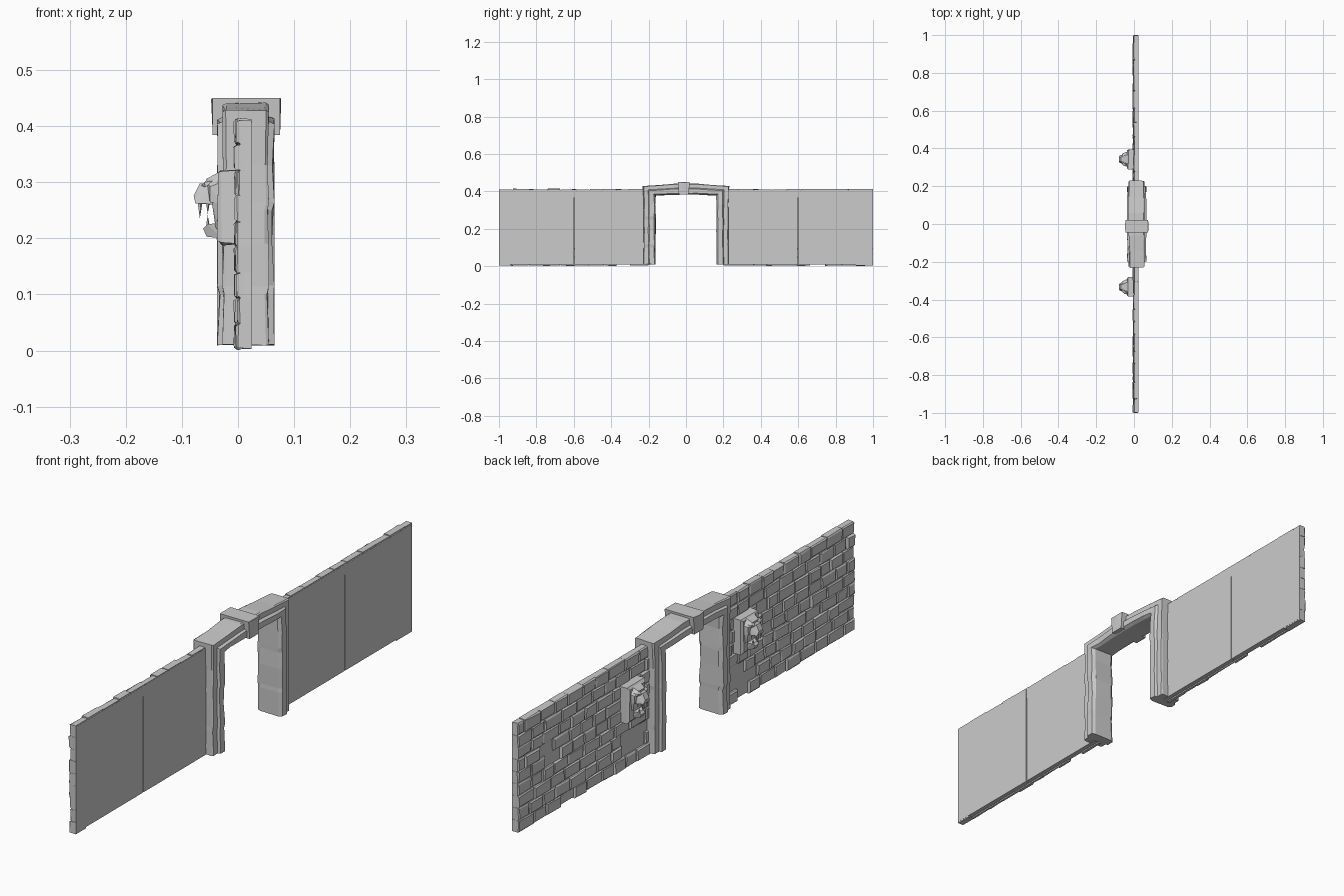
import bpy, bmesh, math, random
from mathutils import Vector

random.seed(7)
if "Cube" in bpy.data.objects:
    bpy.data.objects.remove(bpy.data.objects["Cube"])

stone = bpy.data.materials.new("grey_stone")
stone.use_nodes = True
stone.diffuse_color = (0.6, 0.6, 0.6, 1)
stone.node_tree.nodes["Principled BSDF"].inputs["Base Color"].default_value = (0.6, 0.6, 0.6, 1)


def finish(bm, name):
    bmesh.ops.recalc_face_normals(bm, faces=bm.faces)
    mesh = bpy.data.meshes.new(name)
    bm.to_mesh(mesh)
    bm.free()
    mesh.materials.append(stone)
    ob = bpy.data.objects.new(name, mesh)
    bpy.context.collection.objects.link(ob)
    return ob


def jit(a):
    return random.uniform(-a, a)


def box(bm, x0, x1, y0, y1, z0, z1, rough=0.0, chamfer=0.0):
    """Block whose -x face is the weathered one, narrowed by the chamfer."""
    rings = [(x1, 0, 0), (x0 + chamfer, 0, rough), (x0, chamfer, rough)]
    if not chamfer:
        rings.pop(1)
    loops = []
    for x, c, r in rings:
        corners = [(y0 + c, z0 + c), (y1 - c, z0 + c), (y1 - c, z1 - c), (y0 + c, z1 - c)]
        loops.append([bm.verts.new((x + jit(r * 0.6), y + jit(r), z + jit(r))) for y, z in corners])
    for a, b in zip(loops, loops[1:]):
        for i in range(4):
            bm.faces.new((a[i], a[(i + 1) % 4], b[(i + 1) % 4], b[i]))
    bm.faces.new(loops[0])
    bm.faces.new(loops[-1])


def hull(bm, points):
    verts = [bm.verts.new(p) for p in points]
    res = bmesh.ops.convex_hull(bm, input=verts)
    loose = [v for v in res["geom_interior"] if isinstance(v, bmesh.types.BMVert)]
    bmesh.ops.delete(bm, geom=loose, context="VERTS")


def mirrored(points, cy):
    return [(x, cy + s * y, z) for x, y, z in points for s in (-1, 1)]


# Walls: smooth backing panels with a brick face towards -x
ROWS, TOP, BACK = 9, 0.41, 0.025
COURSE = TOP / ROWS
# Worn areas without bricks: centre y, centre z, half width, half height
WORN = [(0.81, 0.22, 0.07, 0.05), (0.72, 0.02, 0.06, 0.03), (0.3, 0.09, 0.06, 0.06),
        (-0.31, 0.07, 0.08, 0.06), (-0.45, 0.31, 0.05, 0.04), (-0.5, 0.2, 0.04, 0.03)]


def worn(y, z):
    return any(((y - a) / w) ** 2 + ((z - b) / h) ** 2 < 1 for a, b, w, h in WORN)


def wall(name, start, end):
    lo, hi = min(start, end), max(start, end)
    seam = 0.598 * (1 if hi > 0.5 else -1)
    bm = bmesh.new()
    for a, b in ((lo, seam), (seam, hi)):
        box(bm, 0.004, BACK, a + 0.002, b - 0.002, 0.008, TOP - 0.002 + jit(0.002))
    finish(bm, name + "_backing")
    bm = bmesh.new()
    for row in range(ROWS):
        z = row * COURSE + 0.003
        y = lo
        first = True
        while y < hi - 0.001:
            length = random.uniform(0.06, 0.1) * (0.5 if first and row % 2 else 1)
            if hi - y - length < 0.035:
                length = hi - y
            mid = y + length / 2
            edge = row == ROWS - 1 or min(abs(y - start), abs(y + length - start)) < 0.002
            if edge or not worn(mid, z + COURSE / 2):
                depth = BACK - 0.0005 if edge else 0.008
                top = z + COURSE - 0.001 + (jit(0.002) if row == ROWS - 1 else 0)
                box(bm, -0.004 + jit(0.0035), depth, y + 0.001, y + length - 0.001,
                    z, top, 0.002, 0.004)
            y += length
            first = False
    finish(bm, name + "_bricks")


wall("left_wall", 1.0, 0.2)
wall("right_wall", -1.0, -0.2)

# Door frame: stepped moulding swept up one jamb, over the lintel, down the other
profile = [(0, -0.024), (0.12, -0.037), (0.5, -0.037), (0.58, -0.028), (0.95, -0.028),
           (1, -0.022), (1, 0.05), (0.95, 0.055), (0.6, 0.055), (0.52, 0.065),
           (0.12, 0.065), (0, 0.052)]
heights = (0.01, 0.1, 0.115, 0.19, 0.25, 0.265, 0.33)
jamb = [((0.163, z), (0.227, z)) for z in heights]
jamb.append(((0.163, 0.378), (0.23, 0.428)))
half = jamb + [((0.13, 0.379), (0.14, 0.434)), ((0.06, 0.382), (0.06, 0.441))]
path = half + [((-a[0], a[1]), (-b[0], b[1])) for a, b in reversed(half)]
bm = bmesh.new()
loops = []
for a, b in path:
    dent = random.choice((0, 0, 0.004))
    ring = []
    for t, x in profile:
        p = Vector(a).lerp(Vector(b), t)
        chip = 1 - dent / 0.04 * random.random()
        ring.append(bm.verts.new((0.014 + (x - 0.014) * chip, p.x + jit(0.002), p.y + jit(0.001))))
    loops.append(ring)
n = len(profile)
for a, b in zip(loops, loops[1:]):
    for i in range(n):
        bm.faces.new((a[i], a[(i + 1) % n], b[(i + 1) % n], b[i]))
bm.faces.new(loops[0])
bm.faces.new(loops[-1])
finish(bm, "door_frame")

# Keystone straddling the lintel
bm = bmesh.new()
hull(bm, [(x, -0.012 + s * w, z) for x, flare in ((-0.045, -0.002), (0.075, 0.002))
          for s in (-1, 1) for w, z in ((0.026, 0.384), (0.032, 0.45))]
     + [(-0.048, -0.012, 0.448), (0.077, -0.012, 0.448)])
finish(bm, "keystone")


# Carved beast heads on plaques
def fang(bm, x, y, z, length, radius):
    ring = [(x + radius * math.cos(k * math.tau / 5), y + radius * math.sin(k * math.tau / 5), z)
            for k in range(5)]
    hull(bm, ring + [(x, y, z + length)])


def beast(name, cy):
    bm = bmesh.new()
    box(bm, -0.037, 0.006, cy - 0.052, cy + 0.052, 0.19, 0.322, 0.003, 0.007)
    finish(bm, name + "_plaque")
    bm = bmesh.new()
    # Skull and muzzle
    hull(bm, mirrored([(-0.03, 0.042, 0.3), (-0.03, 0.042, 0.262), (-0.034, 0.024, 0.318),
                       (-0.05, 0.036, 0.292), (-0.05, 0.034, 0.264), (-0.056, 0.018, 0.306)], cy))
    hull(bm, mirrored([(-0.04, 0.026, 0.298), (-0.04, 0.028, 0.26), (-0.068, 0.012, 0.298),
                       (-0.079, 0.012, 0.276), (-0.076, 0.019, 0.262), (-0.06, 0.025, 0.262)], cy))
    # Brows, cheeks and mouth corners
    for s in (-1, 1):
        hull(bm, [(x, cy + s * y, z) for x, y, z in
                  [(-0.045, 0.036, 0.302), (-0.06, 0.03, 0.3), (-0.066, 0.012, 0.294),
                   (-0.05, 0.012, 0.309), (-0.058, 0.032, 0.291)]])
        hull(bm, [(x, cy + s * y, z) for x, y, z in
                  [(-0.034, 0.022, 0.268), (-0.034, 0.042, 0.268), (-0.047, 0.032, 0.266),
                   (-0.034, 0.02, 0.21), (-0.034, 0.032, 0.212), (-0.04, 0.024, 0.22)]])
        fang(bm, -0.068, cy + s * 0.014, 0.265, -0.03, 0.005)
        fang(bm, -0.054, cy + s * 0.02, 0.265, -0.022, 0.004)
        fang(bm, -0.054, cy + s * 0.012, 0.22, 0.022, 0.004)
    # Lower jaw
    hull(bm, mirrored([(-0.03, 0.028, 0.228), (-0.03, 0.024, 0.2), (-0.054, 0.018, 0.225),
                       (-0.062, 0.01, 0.217), (-0.056, 0.01, 0.203)], cy))
    finish(bm, name + "_head")


beast("left_beast", 0.343)
beast("right_beast", -0.333)
